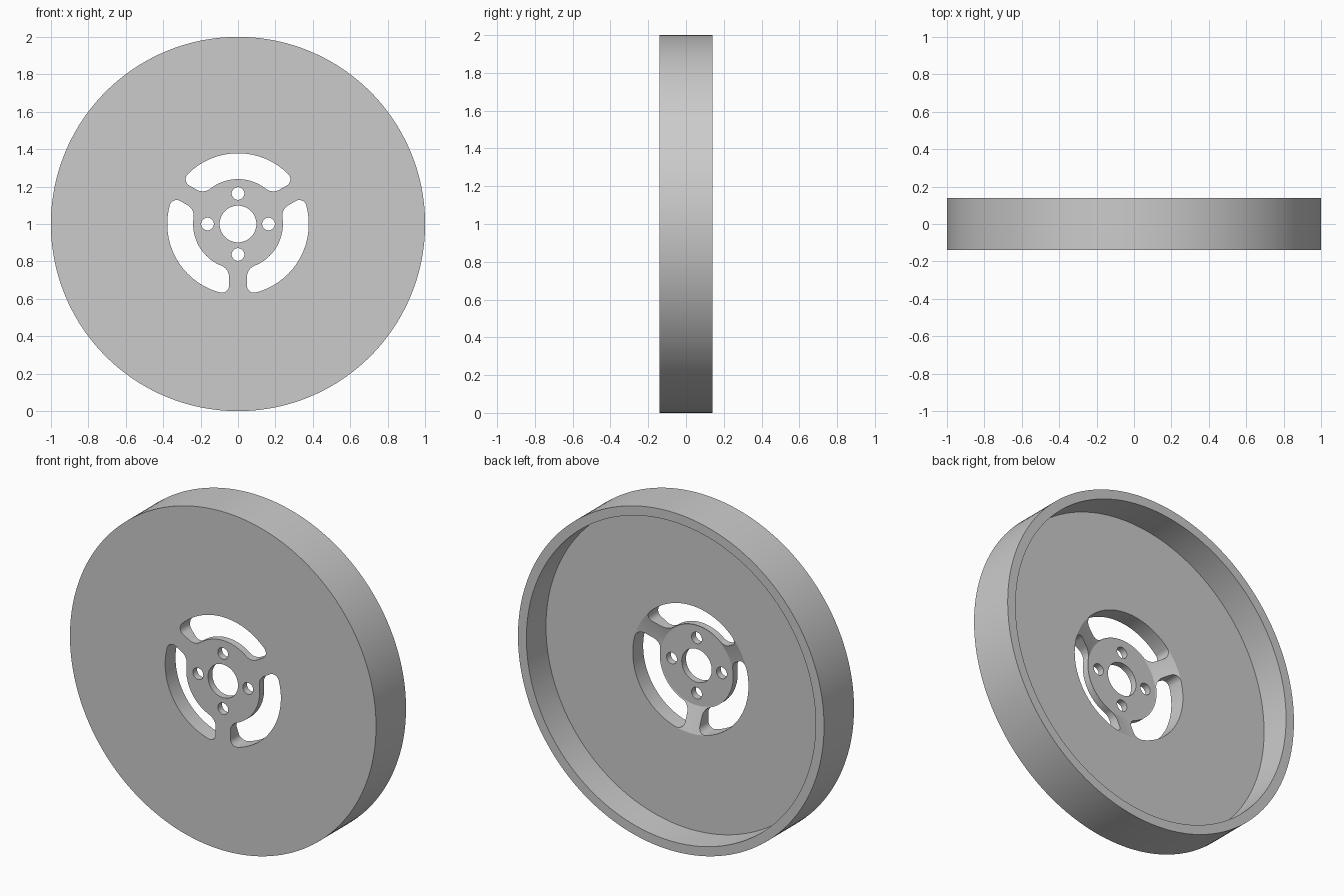
import bpy, bmesh
from math import cos, sin, pi, radians, sqrt, atan2

if "Cube" in bpy.data.objects:
    bpy.data.objects.remove(bpy.data.objects["Cube"], do_unlink=True)

FRONT, BACK = -0.14, 0.14
FLOOR, HUB_BACK = -0.043, -0.10
SLOT_IN, SLOT_OUT = 0.24, 0.378
SEGMENTS = 160

grey = bpy.data.materials.new("grey metal")
grey.use_nodes = True
colour = (0.6, 0.6, 0.6, 1)
grey.diffuse_color = colour
grey.node_tree.nodes["Principled BSDF"].inputs["Base Color"].default_value = colour


def make_object(name, bm):
    bmesh.ops.recalc_face_normals(bm, faces=bm.faces)
    mesh = bpy.data.meshes.new(name)
    bm.to_mesh(mesh)
    bm.free()
    mesh.materials.append(grey)
    obj = bpy.data.objects.new(name, mesh)
    bpy.context.collection.objects.link(obj)
    return obj


def lathe(name, profile):
    """Revolve a closed (radius, y) profile about the wheel axis."""
    bm = bmesh.new()
    rings = []
    for i in range(SEGMENTS):
        a = 2 * pi * i / SEGMENTS
        rings.append([bm.verts.new((r * cos(a), y, 1 + r * sin(a))) for r, y in profile])
    n = len(profile)
    for i, ring in enumerate(rings):
        after = rings[(i + 1) % SEGMENTS]
        for j in range(n):
            k = (j + 1) % n
            bm.faces.new((ring[j], ring[k], after[k], after[j]))
    return make_object(name, bm)


def arc(cx, cy, r, start, end, steps):
    angles = [start + (end - start) * i / steps for i in range(steps + 1)]
    return [(cx + r * cos(a), cy + r * sin(a)) for a in angles]


def slot_outline():
    """Rounded slot between two spokes, the first spoke lying along angle 0."""
    half_spoke, fillet_in, fillet_out = 0.048, 0.065, 0.038
    vi, vo = half_spoke + fillet_in, half_spoke + fillet_out
    ui = sqrt((SLOT_IN + fillet_in) ** 2 - vi ** 2)
    uo = sqrt((SLOT_OUT - fillet_out) ** 2 - vo ** 2)
    ai, ao, mid = atan2(vi, ui), atan2(vo, uo), pi / 3
    half = arc(0, 0, SLOT_IN, mid, ai, 10)
    half += arc(ui, vi, fillet_in, ai + pi, 1.5 * pi, 10)[1:]
    half += arc(uo, vo, fillet_out, -pi / 2, ao, 12)
    half += arc(0, 0, SLOT_OUT, ao, mid, 16)[1:]
    c, s = cos(2 * mid), sin(2 * mid)
    mirrored = [(x * c + y * s, x * s - y * c) for x, y in half]
    return half + mirrored[-2:0:-1]


def add_prism(bm, outline, turn=0.0):
    c, s = cos(turn), sin(turn)
    loops = [[bm.verts.new((x * c - y * s, depth, 1 + x * s + y * c)) for x, y in outline]
             for depth in (FRONT - 0.1, BACK + 0.1)]
    bm.faces.new(loops[0])
    bm.faces.new(loops[1][::-1])
    n = len(outline)
    for i in range(n):
        j = (i + 1) % n
        bm.faces.new((loops[0][i], loops[1][i], loops[1][j], loops[0][j]))


# Dished wheel: bore, front face, rim, back recess, sloped spokes, thin hub
wheel = lathe("wheel", [(0.098, FRONT), (1, FRONT), (1, BACK), (0.945, BACK),
                        (0.945, FLOOR), (SLOT_OUT, FLOOR), (0.235, HUB_BACK),
                        (0.098, HUB_BACK)])

# Cutter with three slots and four bolt holes
bm = bmesh.new()
for i in range(3):
    add_prism(bm, slot_outline(), radians(30 + 120 * i))
for i in range(4):
    add_prism(bm, arc(0.163, 0, 0.034, 0, 2 * pi, 32)[:-1], i * pi / 2)
cutter = make_object("slot_cutter", bm)
cutter.hide_render = True

cut = wheel.modifiers.new("cut slots", "BOOLEAN")
cut.operation = "DIFFERENCE"
cut.solver = "EXACT"
cut.object = cutter
bpy.ops.object.select_all(action="DESELECT")
wheel.select_set(True)
bpy.context.view_layer.objects.active = wheel
bpy.ops.object.modifier_apply(modifier=cut.name)
bpy.data.objects.remove(cutter, do_unlink=True)
bpy.ops.object.shade_smooth_by_angle(angle=radians(15))
